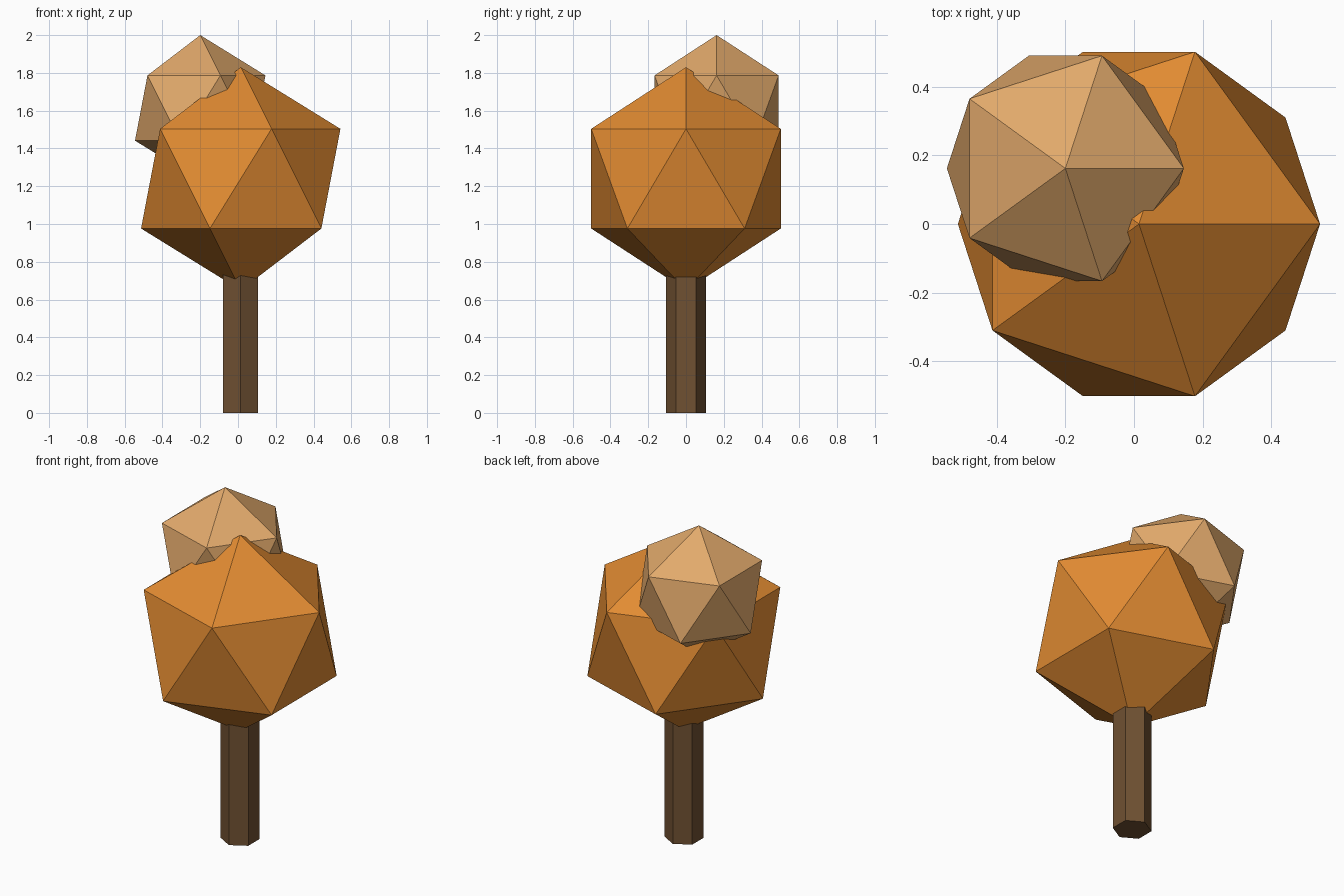
import bpy

if "Cube" in bpy.data.objects:
    bpy.data.objects.remove(bpy.data.objects["Cube"])


def material(name, rgb):
    m = bpy.data.materials.new(name)
    m.diffuse_color = (*rgb, 1.0)
    m.use_nodes = True
    m.node_tree.nodes["Principled BSDF"].inputs["Base Color"].default_value = m.diffuse_color
    return m


def finish(name, mat):
    obj = bpy.context.object
    obj.name = name
    obj.data.name = name
    obj.data.materials.append(mat)
    bpy.ops.object.shade_flat()
    return obj


def foliage(name, radius, centre, mat):
    bpy.ops.mesh.primitive_ico_sphere_add(subdivisions=1, radius=radius, location=centre)
    return finish(name, mat)


bark = material("dark brown bark", (0.162, 0.082, 0.032))
orange = material("autumn orange", (0.76, 0.26, 0.032))
tan = material("light tan", (0.76, 0.40, 0.148))

# Hexagonal trunk, its top sunk into the crown
TRUNK_TOP = 0.85
bpy.ops.mesh.primitive_cylinder_add(vertices=6, radius=0.107, depth=TRUNK_TOP,
                                    location=(0.0135, 0, TRUNK_TOP / 2))
finish("trunk", bark)

# Large crown and the smaller clump growing out of its back left
foliage("main_foliage", 0.59, (0.0145, 0, 1.24), orange)
foliage("upper_foliage", 0.386, (-0.20, 0.162, 1.614), tan)
